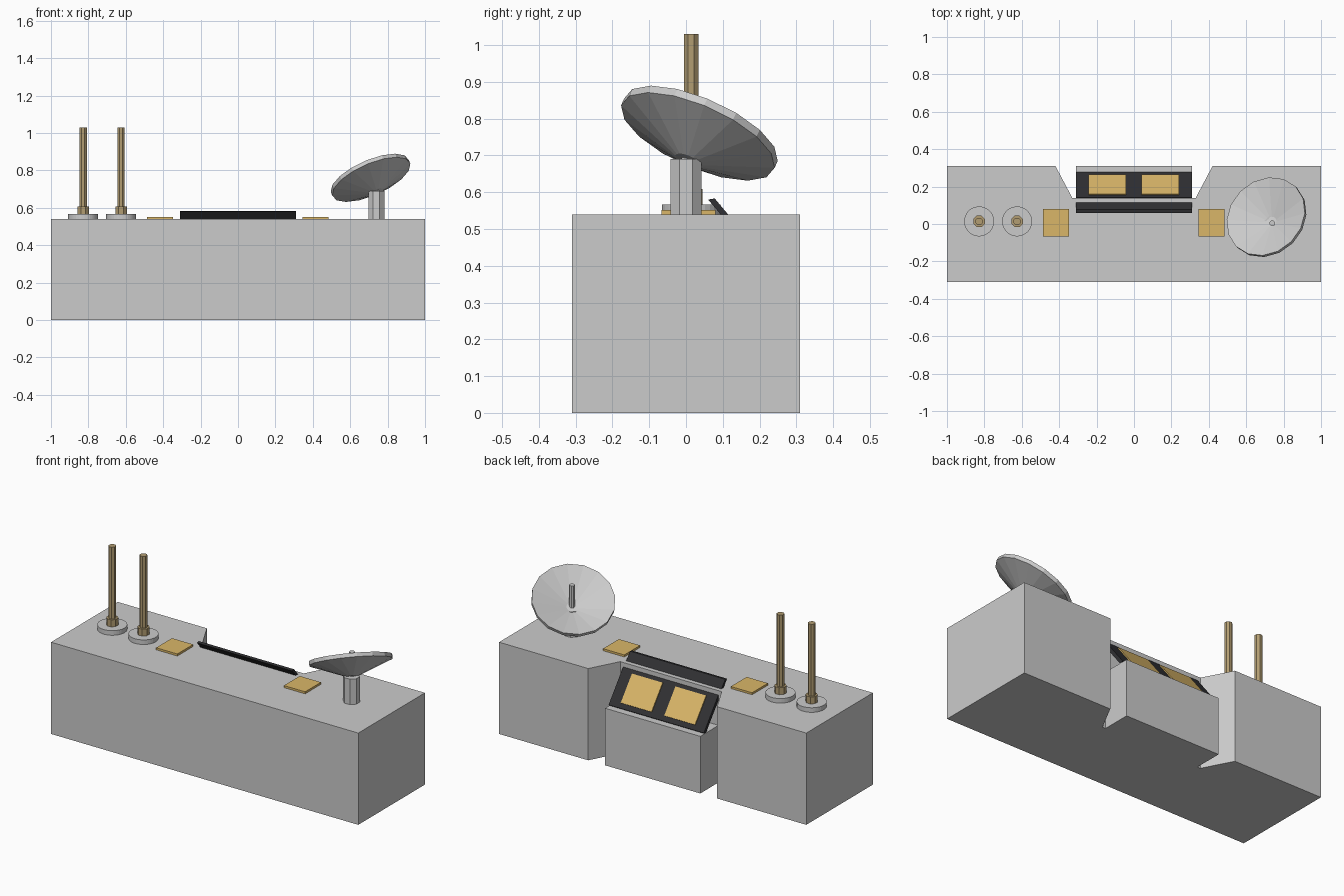
import bpy, bmesh, math
from mathutils import Vector, Matrix

if "Cube" in bpy.data.objects:
    bpy.data.objects.remove(bpy.data.objects["Cube"])


def material(name, rgb):
    m = bpy.data.materials.new(name)
    m.diffuse_color = (*rgb, 1)
    m.use_nodes = True
    m.node_tree.nodes["Principled BSDF"].inputs["Base Color"].default_value = m.diffuse_color
    return m


GOLD = material("gold", (0.70, 0.47, 0.14))
BRASS = material("brass", (0.45, 0.34, 0.17))
DARK = material("dark", (0.03, 0.03, 0.033))


def finish(name, bm, mat=None, matrix=None):
    bmesh.ops.recalc_face_normals(bm, faces=bm.faces)
    me = bpy.data.meshes.new(name)
    bm.to_mesh(me)
    bm.free()
    ob = bpy.data.objects.new(name, me)
    bpy.context.collection.objects.link(ob)
    if mat:
        me.materials.append(mat)
    if matrix:
        ob.matrix_world = matrix
    return ob


def prism(name, points, direction, mat=None):
    """Extrude a closed 3D outline along a direction."""
    bm = bmesh.new()
    face = bm.faces.new([bm.verts.new(p) for p in points])
    new = bmesh.ops.extrude_face_region(bm, geom=[face])["geom"]
    bmesh.ops.translate(bm, vec=direction, verts=[v for v in new if isinstance(v, bmesh.types.BMVert)])
    return finish(name, bm, mat)


def box(name, lo, hi, mat=None):
    (x0, y0, z0), (x1, y1, z1) = lo, hi
    return prism(name, [(x0, y0, z0), (x1, y0, z0), (x1, y1, z0), (x0, y1, z0)], (0, 0, z1 - z0), mat)


def lathe(name, profile, sides, mat=None, matrix=None):
    """Spin an (r, z) profile that starts and ends on the axis."""
    bm = bmesh.new()
    verts = [bm.verts.new((r, 0, z)) for r, z in profile]
    edges = [bm.edges.new(pair) for pair in zip(verts, verts[1:])]
    bmesh.ops.spin(bm, geom=verts + edges, cent=(0, 0, 0), axis=(0, 0, 1),
                   angle=2 * math.pi, steps=sides, use_duplicate=False)
    bmesh.ops.remove_doubles(bm, verts=bm.verts, dist=1e-5)
    return finish(name, bm, mat, matrix)


def rod(name, x, y, z0, z1, r, sides, mat=None):
    return lathe(name, [(0, z0), (r, z0), (r, z1), (0, z1)], sides, mat,
                 Matrix.Translation((x, y, 0)) @ Matrix.Rotation(math.pi / sides, 4, "Z"))


# Main body with a tapered notch in the back
outline = [(-1, -0.31), (1, -0.31), (1, 0.31), (0.42, 0.31),
           (0.33, 0.14), (-0.33, 0.14), (-0.42, 0.31), (-1, 0.31)]
prism("body", [(x, y, 0) for x, y in outline], (0, 0, 0.54))
box("console_block", (-0.31, 0.14, 0), (0.31, 0.31, 0.336))


# Sloped console panel with two raised pads
top, low = Vector((0, 0.142, 0.515)), Vector((0, 0.277, 0.343))
along = low - top
normal = Vector((0, -along.z, along.y)).normalized()


def slab(name, x0, x1, a, b, bottom, height, mat):
    pts = [top + along * t + normal * bottom + Vector((x, 0, 0))
           for x, t in ((x0, a), (x1, a), (x1, b), (x0, b))]
    prism(name, pts, normal * height, mat)


slab("console_panel", -0.31, 0.31, 0, 1, -0.02, 0.02, DARK)
for side, x in (("left", -0.143), ("right", 0.14)):
    slab(side + "_console_pad", x - 0.1, x + 0.1, 0.1, 0.87, 0, 0.006, GOLD)

# Leaning strip above the console
strip = [(0.06, 0.58), (0.078, 0.583), (0.114, 0.54), (0.094, 0.54)]
prism("top_strip", [(-0.31, y, z) for y, z in strip], (0.62, 0, 0), DARK)

# Flat pads on the top
for side, x in (("left", -0.417), ("right", 0.415)):
    box(side + "_top_pad", (x - 0.069, -0.067, 0.54), (x + 0.069, 0.08, 0.552), GOLD)

# Antennas
for n, x in enumerate((-0.828, -0.625), 1):
    rod(f"antenna_base_{n}", x, 0.014, 0.54, 0.567, 0.08, 32)
    rod(f"antenna_collar_{n}", x, 0.014, 0.567, 0.608, 0.033, 8, BRASS)
    rod(f"antenna_rod_{n}", x, 0.014, 0.6, 1.03, 0.021, 8, BRASS)

# Tilted dish on a pedestal with an upright feed
rod("dish_pedestal", 0.74, 0, 0.54, 0.69, 0.046, 8)
axis = Vector((-0.375, 0.375, 0.848))
tilt = axis.to_track_quat("Z", "Y").to_matrix().to_4x4()
lathe("dish", [(0, 0), (0.035, 0.002), (0.226, 0.078), (0.226, 0.1), (0.03, 0.022), (0, 0.02)], 16,
      None, Matrix.Translation((0.742, 0.003, 0.685)) @ tilt)
rod("dish_feed", 0.74, 0.003, 0.69, 0.83, 0.016, 8)
